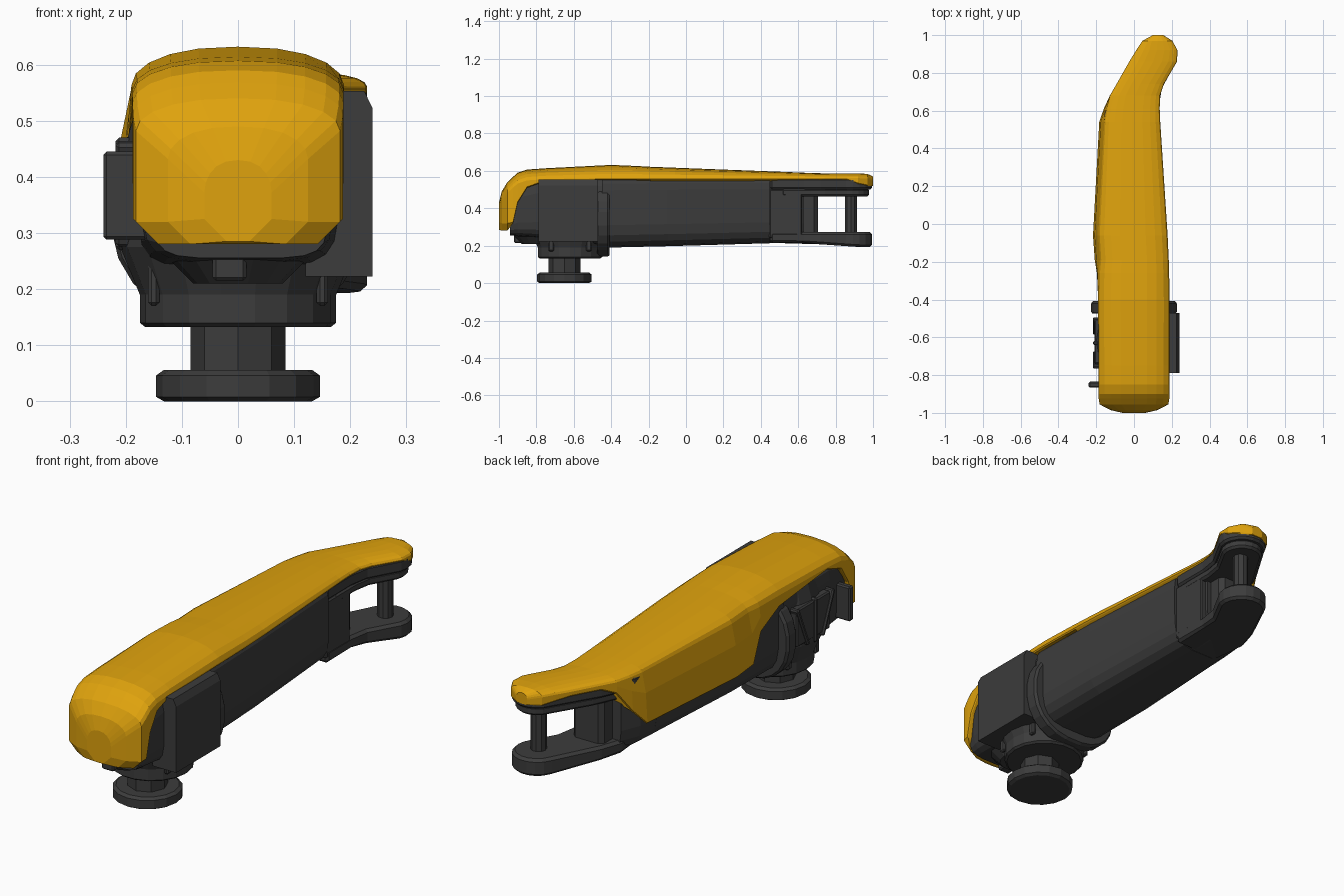
import bpy, bmesh, math
from mathutils import Vector, Matrix

if "Cube" in bpy.data.objects:
    bpy.data.objects.remove(bpy.data.objects["Cube"])


def material(name, rgb):
    m = bpy.data.materials.new(name)
    m.diffuse_color = (*rgb, 1)
    m.use_nodes = True
    m.node_tree.nodes["Principled BSDF"].inputs["Base Color"].default_value = m.diffuse_color
    return m


YELLOW = material("golden yellow", (0.74, 0.365, 0.004))
DARK = material("dark grey", (0.045, 0.045, 0.045))


def loft(name, sections, mat=DARK):
    """Skin a list of closed cross-sections and cap both ends."""
    bm = bmesh.new()
    rings = [[bm.verts.new(p) for p in s] for s in sections]
    n = len(rings[0])
    for a, b in zip(rings, rings[1:]):
        for i in range(n):
            j = (i + 1) % n
            bm.faces.new((a[i], a[j], b[j], b[i]))
    bm.faces.new(rings[0])
    bm.faces.new(rings[-1])
    bmesh.ops.recalc_face_normals(bm, faces=bm.faces)
    me = bpy.data.meshes.new(name)
    bm.to_mesh(me)
    bm.free()
    me.materials.append(mat)
    ob = bpy.data.objects.new(name, me)
    bpy.context.collection.objects.link(ob)
    return ob


def bevel(ob, width):
    b = ob.modifiers.new("edge", "BEVEL")
    b.width = width
    b.segments = 1
    return ob


def box(name, lo, hi, turn=0, edge=0.006):
    c = [(a + b) / 2 for a, b in zip(lo, hi)]
    h = [(b - a) / 2 for a, b in zip(lo, hi)]
    corners = ((-1, -1), (1, -1), (1, 1), (-1, 1))
    ob = loft(name, [[(x * h[0], y * h[1], z * h[2]) for x, y in corners] for z in (-1, 1)])
    ob.matrix_world = Matrix.Translation(Vector(c)) @ Matrix.Rotation(turn, 4, "X")
    return bevel(ob, edge)


def lathe(name, cx, cy, profile, sides=16):
    """Stack circles of (radius, z) around a vertical axis."""
    angles = [2 * math.pi * i / sides for i in range(sides)]
    return loft(name, [[(cx + r * math.cos(a), cy + r * math.sin(a), z) for a in angles]
                       for r, z in profile])


def power(v, p):
    return math.copysign(abs(v) ** p, v)


def rounded(y, xl, xr, z0, z1, p=0.55, top=None, sides=20):
    """Rounded rectangle standing across y; top sets squarer upper corners."""
    cx, cz, w, h = (xl + xr) / 2, (z0 + z1) / 2, (xr - xl) / 2, (z1 - z0) / 2
    pts = []
    for i in range(sides):
        a = 2 * math.pi * (i + 0.5) / sides
        q = top if top and math.sin(a) > 0 else p
        pts.append((cx + w * power(math.cos(a), q), y, cz + h * power(math.sin(a), q)))
    return pts


def cover_section(y, xl, xr, low, crown):
    """Arched shell section; the left side hangs to low, the right only at the two ends."""
    right = low if y < -0.7 or y > 0.9 else 0.552
    shoulder = min(0.563, crown - (0.058 if y < -0.5 else 0.025))
    cut = 0.04 if y < -0.93 else 0.005
    lean = 0.16 * max(0, 0.5 - low) if y > -0.7 else 0
    xs = xl + lean
    c, w = (xs + xr) / 2, (xr - xs) / 2
    pts = [(xr - cut, y, right), (xr, y, right + cut)]
    for i in range(11):
        a = math.pi * i / 10
        pts.append((c + w * power(math.cos(a), 0.85), y,
                    shoulder + (crown - shoulder) * abs(math.sin(a))))
    pts.append((xl + lean * 0.3, y, low + cut + (shoulder - low - cut) * 0.6))
    return pts + [(xl, y, low + cut), (xl + cut, y, low)]


# yellow cover: y, left x, right x, left bottom, crown
cover = [
    (-1.0, -0.06, 0.06, 0.285, 0.43),
    (-0.985, -0.125, 0.125, 0.28, 0.49),
    (-0.955, -0.182, 0.182, 0.28, 0.54),
    (-0.925, -0.187, 0.187, 0.32, 0.568),
    (-0.9, -0.188, 0.188, 0.43, 0.59),
    (-0.85, -0.188, 0.188, 0.51, 0.607),
    (-0.75, -0.188, 0.188, 0.545, 0.614),
    (-0.4, -0.19, 0.189, 0.51, 0.632),
    (-0.26, -0.196, 0.186, 0.45, 0.626),
    (-0.19, -0.208, 0.184, 0.33, 0.622),
    (-0.06, -0.217, 0.178, 0.325, 0.617),
    (0.54, -0.184, 0.139, 0.335, 0.594),
    (0.61, -0.16, 0.136, 0.41, 0.591),
    (0.68, -0.128, 0.138, 0.51, 0.588),
    (0.74, -0.093, 0.158, 0.54, 0.587),
    (0.86, -0.025, 0.228, 0.54, 0.586),
    (0.92, 0.012, 0.23, 0.53, 0.586),
    (0.97, 0.045, 0.203, 0.52, 0.584),
    (1.0, 0.1, 0.155, 0.52, 0.57),
]
loft("top_cover", [cover_section(*s) for s in cover], YELLOW)

# arm body narrowing towards the fork
loft("arm_body", [rounded(-0.45, -0.18, 0.186, 0.188, 0.566, 0.55, 0.25),
                  rounded(-0.1, -0.186, 0.177, 0.196, 0.568, 0.55, 0.25),
                  rounded(0.45, -0.168, 0.143, 0.212, 0.566, 0.55, 0.25)])
loft("arm_body_end", [rounded(0.44, -0.168, 0.125, 0.213, 0.556, 0.55, 0.3),
                      rounded(0.55, -0.158, 0.118, 0.214, 0.556, 0.55, 0.3),
                      rounded(0.63, -0.115, 0.105, 0.215, 0.556, 0.5, 0.3)])
box("fork_web", (-0.07, 0.6, 0.23), (0.085, 0.705, 0.53), edge=0.02)
box("side_panel", (0.09, 0.445, 0.24), (0.132, 0.62, 0.5))

# fork plates and pin
PIN = (0.125, 0.882)
arc = [math.radians(a) for a in range(-20, 161, 20)]
tip = [(PIN[0] + 0.105 * math.cos(a), 0.892 + 0.105 * math.sin(a)) for a in arc]
right_edge = [(0.134, 0.45), (0.133, 0.63), (0.148, 0.72)]
upper = right_edge + tip + [(-0.09, 0.735), (-0.155, 0.59), (-0.165, 0.45)]
lower = right_edge + tip + [(-0.08, 0.72), (-0.115, 0.62), (-0.1, 0.45)]
inner = [(PIN[0] + 0.86 * (x - PIN[0]), PIN[1] + 0.86 * (y - PIN[1])) for x, y in upper]
for name, outline, z0, z1 in (("fork_upper_plate", upper, 0.5, 0.56),
                              ("fork_inner_plate", inner, 0.463, 0.505)):
    bevel(loft(name, [[(x, y, z) for x, y in outline] for z in (z0, z1)]), 0.01)
bevel(loft("fork_lower_plate",
           [[(x, y, 0.215 - 0.022 * max(0, min(1, (y - 0.62) / 0.3))) for x, y in lower],
            [(x, y, 0.272) for x, y in lower]]), 0.012)
lathe("fork_pin", *PIN, [(0.034, 0.25), (0.034, 0.51)], 10)

# collar where the arm meets the head
loft("collar", [rounded(y, -0.228 * k, 0.228 * k, 0.345 - 0.205 * k, 0.345 + 0.205 * k, 0.85, sides=24)
                for y, k in ((-0.475, 0.97), (-0.465, 1), (-0.42, 1), (-0.408, 0.96))])

# head housing, turret, neck and foot
loft("head_housing", [rounded(-0.94, -0.15, 0.16, 0.255, 0.46, 0.4),
                      rounded(-0.9, -0.17, 0.17, 0.25, 0.53, 0.4),
                      rounded(-0.78, -0.18, 0.18, 0.24, 0.57, 0.4),
                      rounded(-0.45, -0.18, 0.18, 0.2, 0.57, 0.4)])
lathe("turret", 0, -0.62, [(0.165, 0.132), (0.175, 0.14), (0.175, 0.19),
                           (0.21, 0.275), (0.205, 0.44), (0.18, 0.53)], 18)
lathe("neck", 0, -0.65, [(0.085, 0.04), (0.085, 0.14)], 8)
lathe("foot", 0, -0.65, [(0.132, 0), (0.146, 0.008), (0.146, 0.046), (0.132, 0.056)])
lathe("chin", 0, -0.8, [(0.08, 0.21), (0.125, 0.255)], 14)
box("chin_block", (-0.045, -0.92, 0.215), (0.015, -0.8, 0.27))

# motor box on the right side
profile = [(0.12, 0.222), (0.24, 0.222), (0.24, 0.522), (0.225, 0.553), (0.12, 0.553)]
loft("motor_box", [[(x, y, z) for x, z in profile] for y in (-0.788, -0.47)])

# pad, ribs and fin on the left side, gussets round the turret
box("left_pad", (-0.21, -0.74, 0.29), (-0.15, -0.5, 0.46))
for k in (-1, 0, 1):
    y = -0.63 + 0.09 * k
    box("left_rib", (-0.218, y - 0.01, 0.27), (-0.15, y + 0.01, 0.47), turn=-0.4 * k)
box("left_fin", (-0.24, -0.865, 0.288), (-0.16, -0.835, 0.445))
for x in (-0.15, 0.15):
    for y in (-0.72, -0.52):
        box("gusset", (x - 0.01, y - 0.015, 0.17), (x + 0.01, y + 0.015, 0.27))
